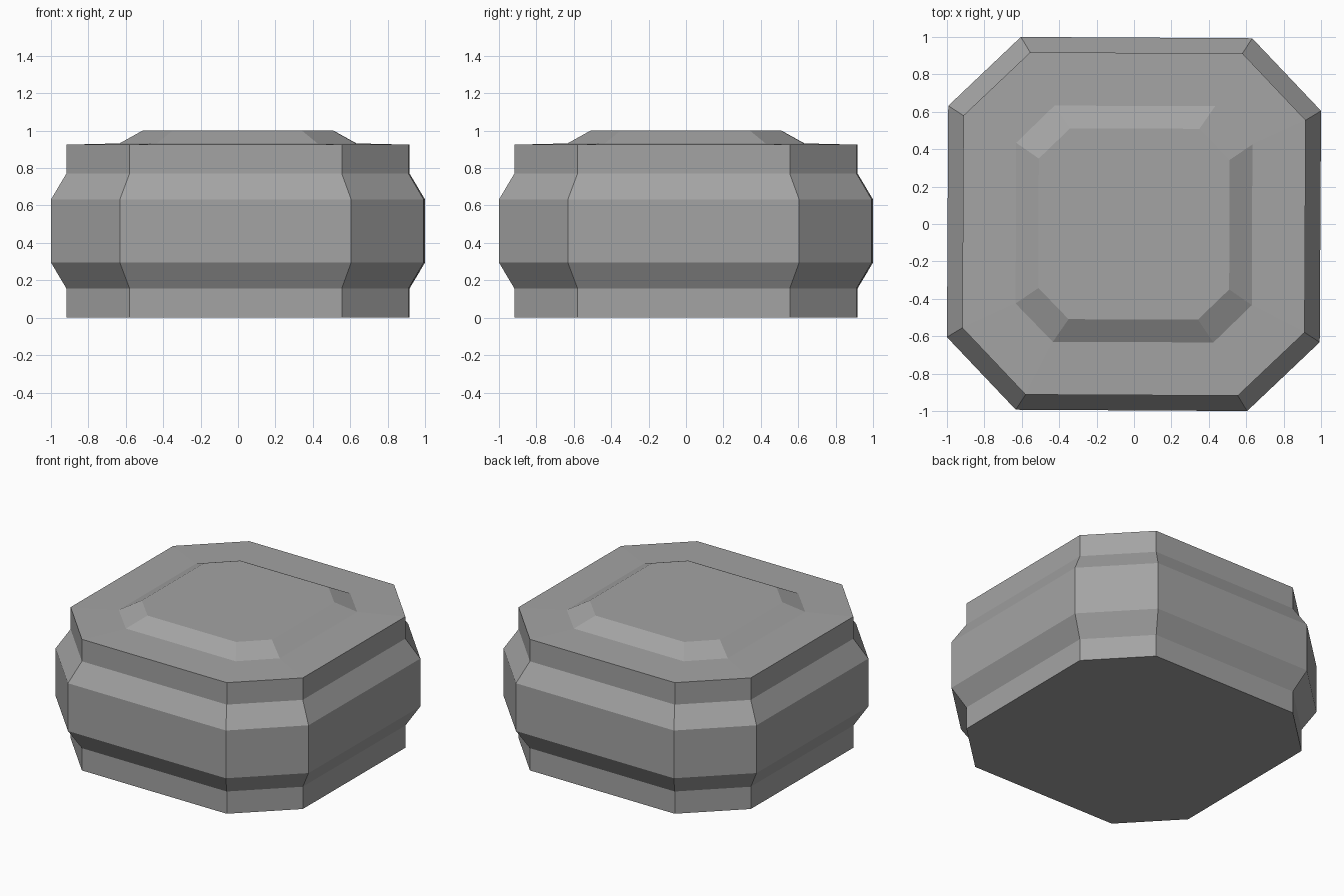
import bpy, bmesh

if "Cube" in bpy.data.objects:
    bpy.data.objects.remove(bpy.data.objects["Cube"])

# Stacked cross-sections: height, right corner x, left corner x,
# half width at the right corner, half width at the left corner.
# The octagon is very slightly twisted, with four-fold rotational symmetry.
SECTIONS = [
    (0.00, 0.555, 0.580, 0.918, 0.912),   # foot
    (0.157, 0.555, 0.580, 0.918, 0.912),
    (0.295, 0.605, 0.632, 1.000, 0.993),  # bulging belt
    (0.632, 0.605, 0.632, 1.000, 0.993),
    (0.77, 0.555, 0.580, 0.918, 0.912),   # neck
    (0.925, 0.555, 0.580, 0.918, 0.912),
    (0.932, 0.425, 0.434, 0.633, 0.630),  # raised top
    (1.00, 0.342, 0.350, 0.511, 0.509),
]


def octagon(a, b, wa, wb):
    """Quarter-turn repeats of one front edge, counter-clockwise."""
    points = []
    left, right = (-b, -wb), (a, -wa)
    for _ in range(4):
        points += [left, right]
        left, right = [(-y, x) for x, y in (left, right)]
    return points


bm = bmesh.new()
rings = [[bm.verts.new((x, y, z)) for x, y in octagon(a, b, wa, wb)]
         for z, a, b, wa, wb in SECTIONS]

# Side bands between neighbouring sections
for low, high in zip(rings, rings[1:]):
    for i in range(8):
        j = (i + 1) % 8
        bm.faces.new((low[i], low[j], high[j], high[i]))

# Flat base and top
bm.faces.new(rings[0][::-1])
bm.faces.new(rings[-1])
bmesh.ops.recalc_face_normals(bm, faces=bm.faces)

mesh = bpy.data.meshes.new("octagonal_block")
bm.to_mesh(mesh)
bm.free()
block = bpy.data.objects.new("octagonal_block", mesh)
bpy.context.collection.objects.link(block)

# Dark grey stone
stone = bpy.data.materials.new("dark_grey")
stone.diffuse_color = (0.37, 0.37, 0.37, 1)
stone.use_nodes = True
stone.node_tree.nodes["Principled BSDF"].inputs["Base Color"].default_value = stone.diffuse_color
mesh.materials.append(stone)
